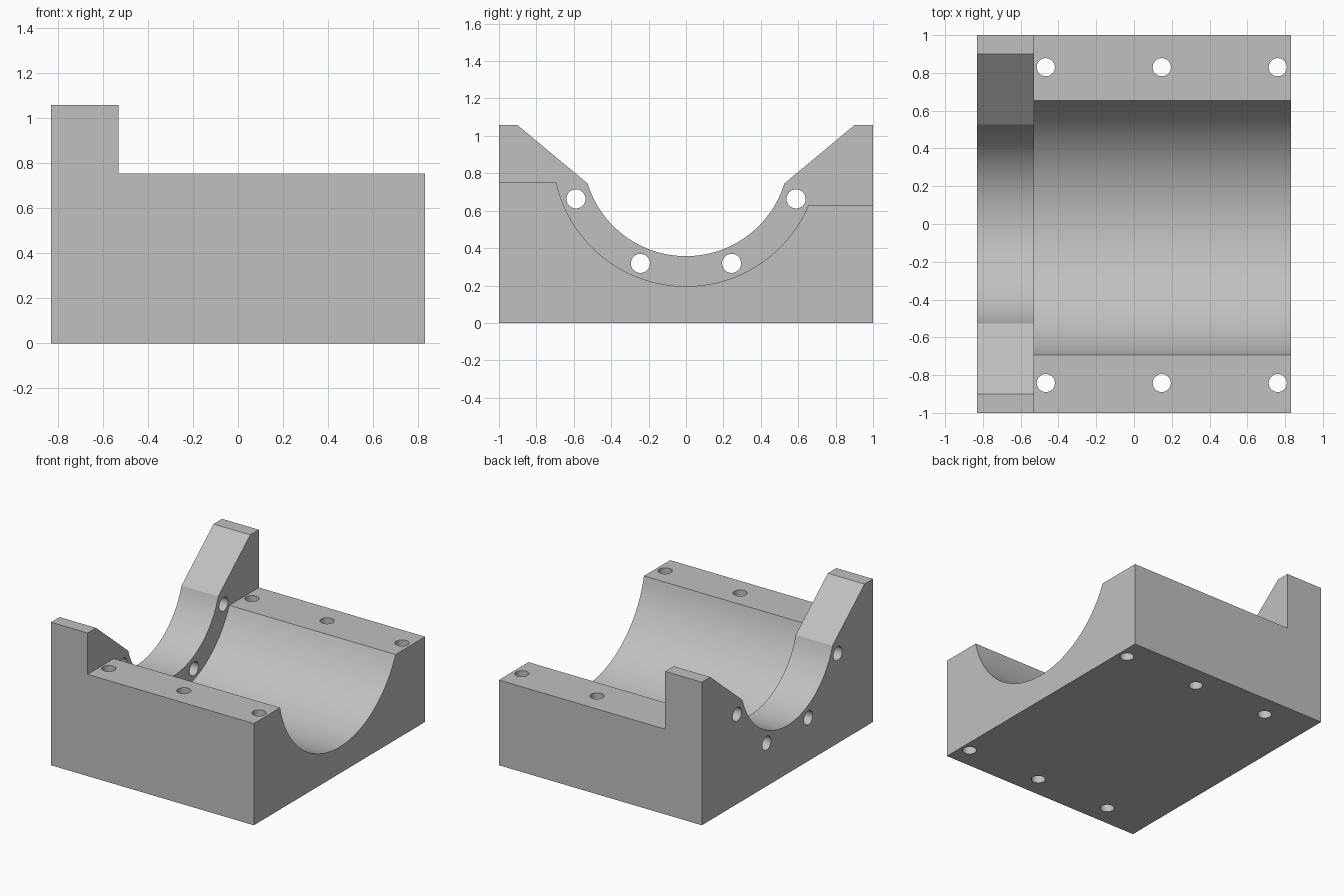
import bpy
import bmesh
from math import atan2, cos, sin, pi
from mathutils import Matrix, Vector

cube = bpy.data.objects.get("Cube")
if cube:
    bpy.data.objects.remove(cube, do_unlink=True)

# Overall sizes
X0, X1, STEP_X = -0.83, 0.83, -0.53
BORE_Z, BORE_R, LIP_R = 0.907, 0.711, 0.55
FRONT_TOP, BACK_TOP, FLANGE_TOP = 0.752, 0.63, 1.057

grey = bpy.data.materials.new("machined_grey")
grey.use_nodes = True
colour = (0.53, 0.53, 0.53, 1)
grey.diffuse_color = colour
grey.node_tree.nodes["Principled BSDF"].inputs["Base Color"].default_value = colour


def add_object(name, bm):
    bmesh.ops.recalc_face_normals(bm, faces=bm.faces)
    mesh = bpy.data.meshes.new(name)
    bm.to_mesh(mesh)
    bm.free()
    mesh.materials.append(grey)
    obj = bpy.data.objects.new(name, mesh)
    bpy.context.collection.objects.link(obj)
    return obj


def prism(name, profile, x0, x1):
    """Extrude a closed (y, z) profile along x."""
    bm = bmesh.new()
    face = bm.faces.new([bm.verts.new((x0, y, z)) for y, z in profile])
    out = bmesh.ops.extrude_face_region(bm, geom=[face])
    verts = [v for v in out["geom"] if isinstance(v, bmesh.types.BMVert)]
    bmesh.ops.translate(bm, verts=verts, vec=(x1 - x0, 0, 0))
    return add_object(name, bm)


def arc(radius, z_front, z_back, steps=64):
    """Lower bore arc from the front rim height to the back rim height."""
    def rim(z, side):
        return atan2(z - BORE_Z, side * (radius**2 - (z - BORE_Z)**2) ** 0.5)
    a, b = rim(z_front, -1), rim(z_back, 1)
    angles = [a + (b - a) * i / steps for i in range(steps + 1)]
    return [(radius * cos(t), BORE_Z + radius * sin(t)) for t in angles]


def drill(name, centre, axis, radius, depth):
    bm = bmesh.new()
    turn = Vector((0, 0, 1)).rotation_difference(Vector(axis)).to_matrix().to_4x4()
    bmesh.ops.create_cone(bm, cap_ends=True, segments=40, radius1=radius,
                          radius2=radius, depth=depth,
                          matrix=Matrix.Translation(centre) @ turn)
    return add_object(name, bm)


# Full-length block with the flange outline
block = prism("bearing_block",
              [(-1, 0), (-1, FLANGE_TOP), (-0.9, FLANGE_TOP)]
              + arc(LIP_R, 0.745, 0.745)
              + [(0.9, FLANGE_TOP), (1, FLANGE_TOP), (1, 0)], X0, X1)

# Wider cradle and uneven shoulders beside the flange
cutters = [prism("cradle_cutter",
                 [(-1.2, 1.3), (-1.2, FRONT_TOP)]
                 + arc(BORE_R, FRONT_TOP, BACK_TOP)
                 + [(1.2, BACK_TOP), (1.2, 1.3)], STEP_X, X1 + 0.2)]

# Vertical mounting holes
for x in (-0.467, 0.147, 0.761):
    for y in (-0.842, 0.83):
        cutters.append(drill("mount_hole_cutter", (x, y, 0.4), (0, 0, 1), 0.048, 2))

# Flange bolt circle
for angle in (-157.5, -112.5, -67.5, -22.5):
    t = angle * pi / 180
    centre = (-0.68, 0.637 * cos(t), BORE_Z + 0.637 * sin(t))
    cutters.append(drill("flange_hole_cutter", centre, (1, 0, 0), 0.051, 0.5))

# Apply the cuts
bpy.ops.object.select_all(action="DESELECT")
bpy.context.view_layer.objects.active = block
block.select_set(True)
for cutter in cutters:
    cutter.hide_render = True
    mod = block.modifiers.new("cut", "BOOLEAN")
    mod.operation = "DIFFERENCE"
    mod.solver = "EXACT"
    mod.object = cutter
    bpy.ops.object.modifier_apply(modifier=mod.name)
    bpy.data.objects.remove(cutter, do_unlink=True)

bpy.ops.object.shade_smooth_by_angle(angle=pi / 7)
